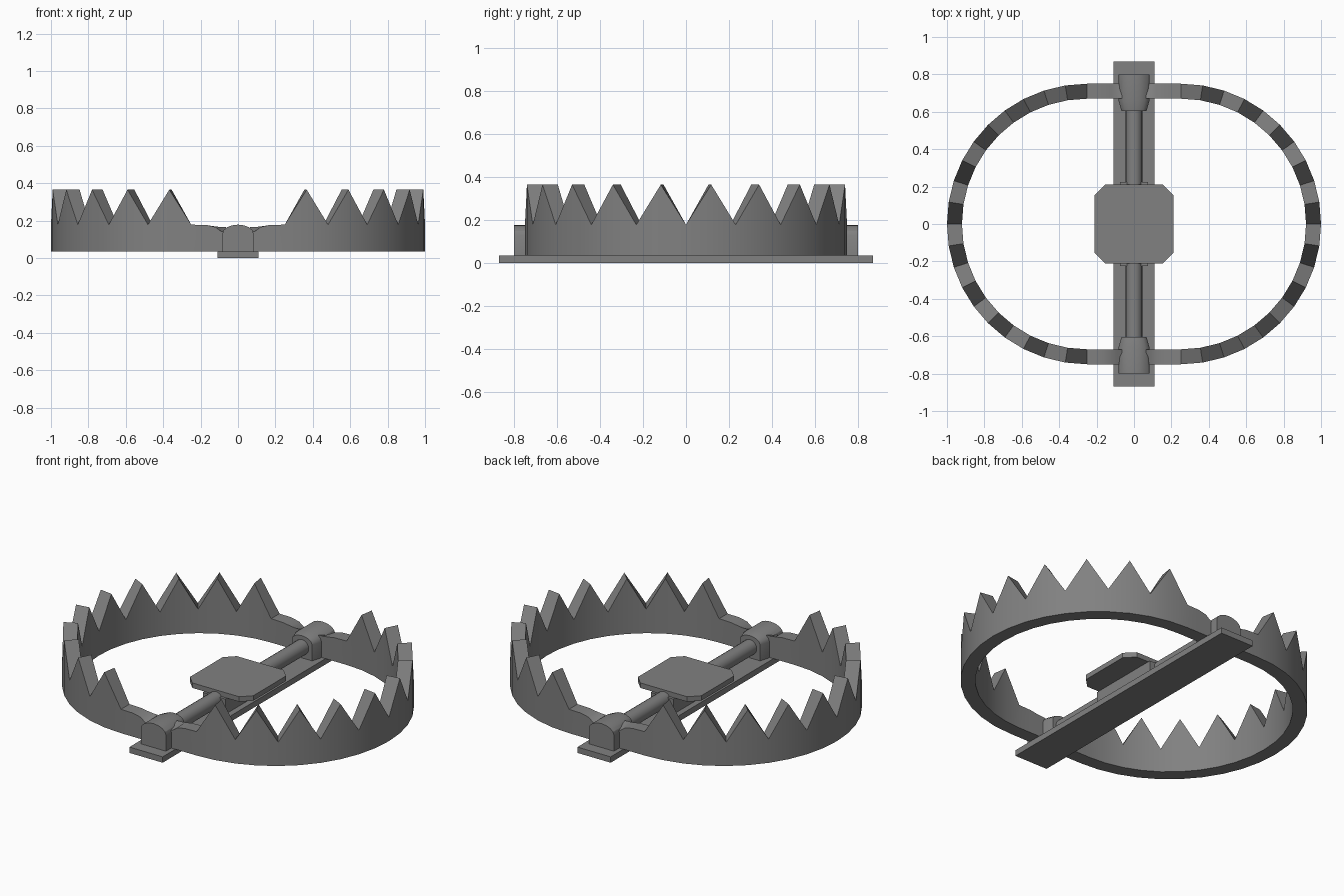
import bpy, bmesh
from math import sin, cos, radians, pi

if "Cube" in bpy.data.objects:
    bpy.data.objects.remove(bpy.data.objects["Cube"])

steel = bpy.data.materials.new("dark_steel")
steel.use_nodes = True
COLOUR = (0.22, 0.22, 0.22, 1)
steel.diffuse_color = COLOUR
steel.node_tree.nodes["Principled BSDF"].inputs["Base Color"].default_value = COLOUR


def finish(name, bm):
    bmesh.ops.recalc_face_normals(bm, faces=bm.faces)
    mesh = bpy.data.meshes.new(name)
    bm.to_mesh(mesh)
    bm.free()
    mesh.materials.append(steel)
    ob = bpy.data.objects.new(name, mesh)
    bpy.context.collection.objects.link(ob)
    bpy.ops.object.select_all(action='DESELECT')
    ob.select_set(True)
    bpy.context.view_layer.objects.active = ob
    bpy.ops.object.shade_smooth_by_angle(angle=radians(30))
    return ob


def loft(name, rings):
    """Skin a row of equal rings and cap both ends."""
    bm = bmesh.new()
    rows = [[bm.verts.new(p) for p in ring] for ring in rings]
    n = len(rows[0])
    for a, b in zip(rows, rows[1:]):
        for i in range(n):
            j = (i + 1) % n
            bm.faces.new((a[i], a[j], b[j], b[i]))
    bm.faces.new(rows[0])
    bm.faces.new(rows[-1])
    return finish(name, bm)


def box(name, hx, hy, z0, z1):
    outline = [(-hx, -hy), (hx, -hy), (hx, hy), (-hx, hy)]
    return loft(name, [[(x, y, z) for x, y in outline] for z in (z0, z1)])


# Toothed jaws: a half ring with straight ends reaching the hinges
OUTER, INNER, SHIFT = 0.75, 0.67, 0.25
BOTTOM, VALLEY, TIP = 0.035, 0.178, 0.365
END_TOPS = [(0.065, 0.135, 0.165), (0.09, 0.142, 0.165),
            (0.12, 0.165, 0.168), (0.17, 0.176, 0.176)]


def section(po, pi_, zo, zi):
    return [(*po, BOTTOM), (*po, zo), (*pi_, zi), (*pi_, BOTTOM)]


def jaw(name, side):
    def straight(x, zo, zi, s):
        return section((side * x, s * OUTER), (side * x, s * INNER), zo, zi)

    rings = [straight(*e, -1) for e in END_TOPS]
    for k in range(-10, 11):
        a = radians(9 * k)
        z = TIP if k % 2 else VALLEY
        po, pi_ = [(side * (SHIFT + r * cos(a)), r * sin(a)) for r in (OUTER, INNER)]
        rings.append(section(po, pi_, z, z))
    rings += [straight(*e, 1) for e in reversed(END_TOPS)]
    loft(name, rings)


jaw("left_jaw", 1)
jaw("right_jaw", -1)

# Ground bar
box("base_bar", 0.11, 0.87, 0, 0.035)


# Domed hinge blocks, tapering slightly toward the middle
def hinge(name, s):
    def ring(y, w, top):
        arch = [(w * cos(t * pi / 8), 0.13 + (top - 0.13) * sin(t * pi / 8)) for t in range(9)]
        return [(x, s * y, z) for x, z in [(-w, BOTTOM), (w, BOTTOM)] + arch]
    loft(name, [ring(0.8, 0.083, 0.178), ring(0.66, 0.083, 0.178), ring(0.605, 0.067, 0.168)])


# Round rods from the hinges to the trigger
def rod(name, s):
    def ring(y):
        return [(0.045 * cos(t * pi / 8), s * y, 0.1 + 0.045 * sin(t * pi / 8)) for t in range(16)]
    loft(name, [ring(0.2), ring(0.63)])


for label, s in (("front", -1), ("back", 1)):
    hinge(label + "_hinge", s)
    rod(label + "_rod", s)

# Trigger support and pressure plate with cut corners
box("trigger_support", 0.075, 0.225, 0.03, 0.125)
P, C = 0.21, 0.155
corners = [(P, -C), (P, C), (C, P), (-C, P), (-P, C), (-P, -C), (-C, -P), (C, -P)]
loft("pressure_plate", [[(x, y, z) for x, y in corners] for z in (0.125, 0.155)])
